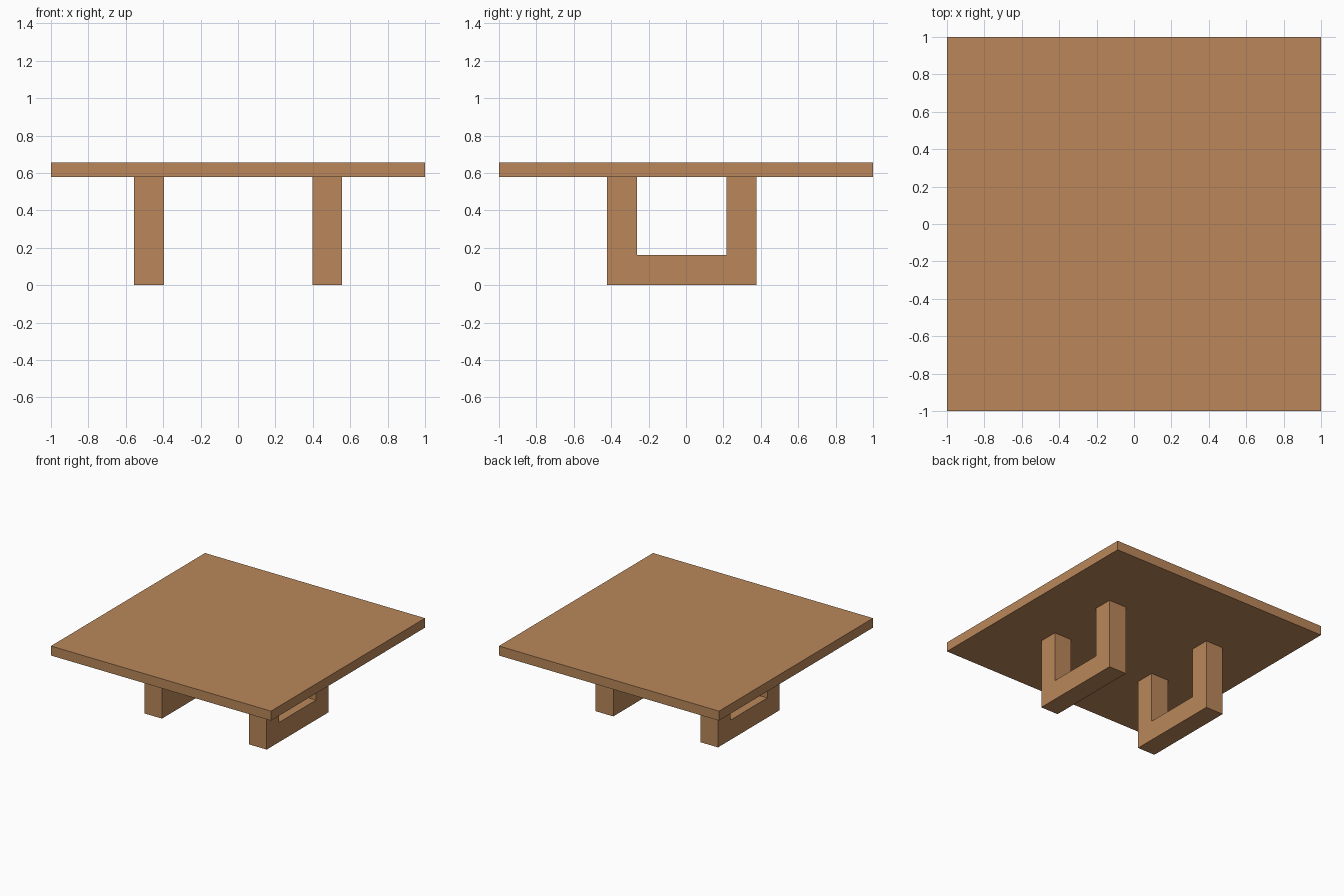
import bpy
import bmesh

if "Cube" in bpy.data.objects:
    bpy.data.objects.remove(bpy.data.objects["Cube"])

wood = bpy.data.materials.new("warm_wood")
wood.diffuse_color = (0.491, 0.242, 0.102, 1.0)
wood.use_nodes = True
wood.node_tree.nodes["Principled BSDF"].inputs["Base Color"].default_value = wood.diffuse_color

TOP_Z, UNDER_Z = 0.655, 0.577   # tabletop surfaces
Y0, Y1 = -0.423, 0.377          # leg frame depth
T = 0.16                        # beam thickness
FOOT_Z = 0.162                  # top of the floor beam


def extrude_profile(name, profile, offset):
    """Make a solid by sweeping a closed profile along an offset."""
    bm = bmesh.new()
    face = bm.faces.new([bm.verts.new(p) for p in profile])
    swept = bmesh.ops.extrude_face_region(bm, geom=[face], use_keep_orig=True)
    verts = [g for g in swept["geom"] if isinstance(g, bmesh.types.BMVert)]
    bmesh.ops.translate(bm, verts=verts, vec=offset)
    bmesh.ops.recalc_face_normals(bm, faces=bm.faces)
    mesh = bpy.data.meshes.new(name)
    bm.to_mesh(mesh)
    bm.free()
    mesh.materials.append(wood)
    obj = bpy.data.objects.new(name, mesh)
    bpy.context.collection.objects.link(obj)
    return obj


# Square tabletop slab
extrude_profile("tabletop",
                [(-1, -1, UNDER_Z), (1, -1, UNDER_Z), (1, 1, UNDER_Z), (-1, 1, UNDER_Z)],
                (0, 0, TOP_Z - UNDER_Z))

# Two U-shaped leg frames: a floor beam with a post at each end
u_shape = [(Y0, 0), (Y1, 0), (Y1, UNDER_Z), (Y1 - T, UNDER_Z),
           (Y1 - T, FOOT_Z), (Y0 + T, FOOT_Z), (Y0 + T, UNDER_Z), (Y0, UNDER_Z)]
for name, x in (("left_leg_frame", -0.555), ("right_leg_frame", 0.397)):
    extrude_profile(name, [(x, y, z) for y, z in u_shape], (T, 0, 0))
